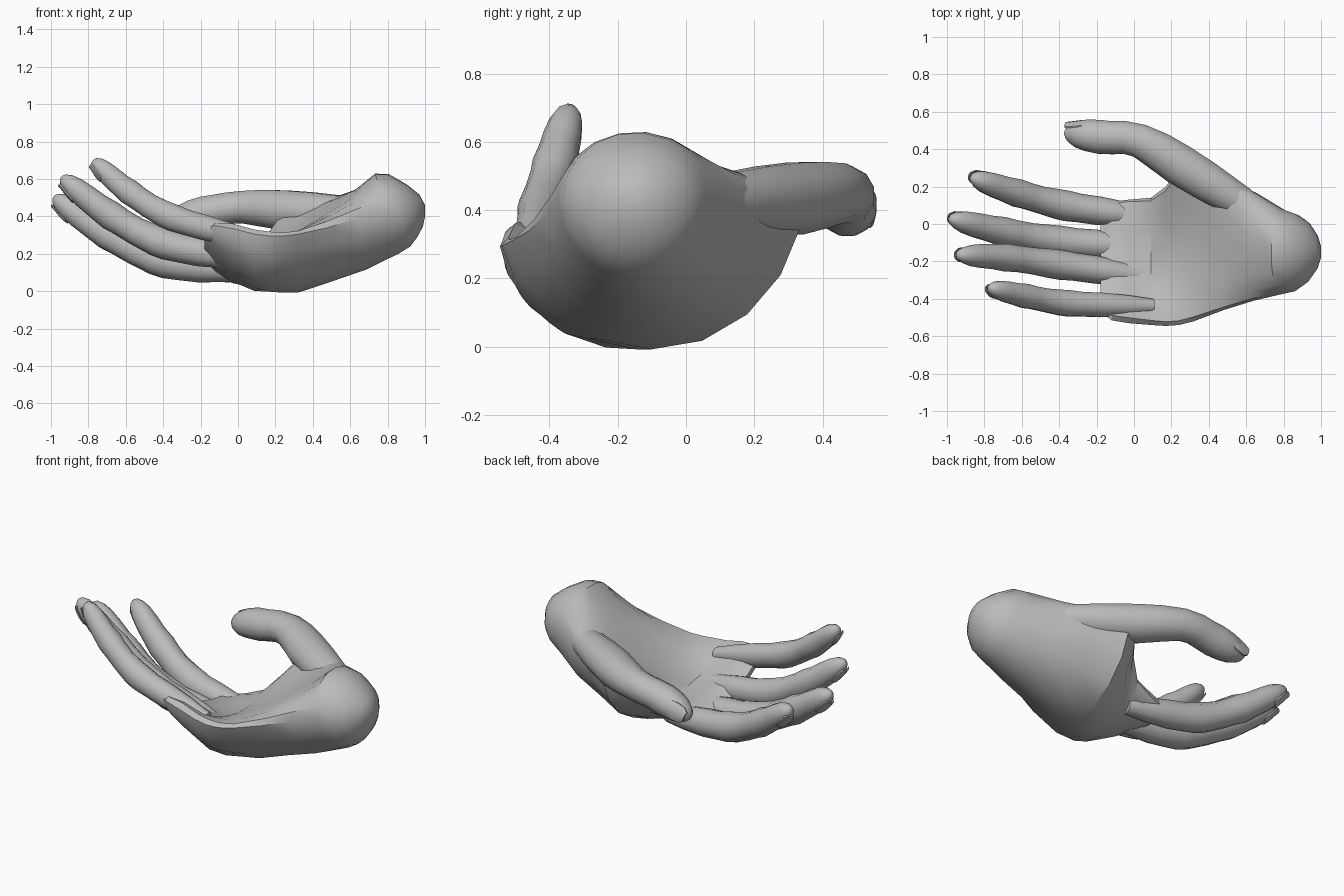
import bpy, bmesh, math
from mathutils import Vector

if "Cube" in bpy.data.objects:
    bpy.data.objects.remove(bpy.data.objects["Cube"])

skin = bpy.data.materials.new("grey_skin")
skin.diffuse_color = (0.5, 0.5, 0.5, 1)
skin.use_nodes = True
skin.node_tree.nodes["Principled BSDF"].inputs["Base Color"].default_value = skin.diffuse_color


def loft(name, rings, angle=40):
    """Skin a list of equal-length point rings and close both ends."""
    bm = bmesh.new()
    vr = [[bm.verts.new(p) for p in r] for r in rings]
    n = len(vr[0])
    for a, b in zip(vr, vr[1:]):
        for i in range(n):
            j = (i + 1) % n
            bm.faces.new((a[i], a[j], b[j], b[i]))
    bm.faces.new(vr[0])
    bm.faces.new(vr[-1])
    bmesh.ops.recalc_face_normals(bm, faces=bm.faces)
    me = bpy.data.meshes.new(name)
    bm.to_mesh(me)
    bm.free()
    me.materials.append(skin)
    ob = bpy.data.objects.new(name, me)
    bpy.context.collection.objects.link(ob)
    bpy.context.view_layer.objects.active = ob
    ob.select_set(True)
    bpy.ops.object.shade_smooth_by_angle(angle=math.radians(angle))
    ob.select_set(False)
    return ob


def curve_point(pts, u):
    """Point on a smooth path through pts, u from 0 to 1."""
    s = min(u, 0.9999) * (len(pts) - 1)
    i = int(s)
    t = s - i
    p1, p2 = pts[i], pts[i + 1]
    p0 = pts[i - 1] if i else p1 * 2 - p2
    p3 = pts[i + 2] if i + 2 < len(pts) else p2 * 2 - p1
    return 0.5 * (2 * p1 + (p2 - p0) * t + (2 * p0 - 5 * p1 + 4 * p2 - p3) * t * t
                  + (3 * p1 - p0 - 3 * p2 + p3) * t ** 3)


def digit(name, pts, profile, width, back, nail_w, nail_l):
    """Finger tube along pts plus a nail on the side facing 'back'."""
    pts = [Vector(p) for p in pts]

    def frame(u):
        d = (curve_point(pts, min(u + .02, 1)) - curve_point(pts, max(u - .02, 0))).normalized()
        b = Vector(back)
        b = (b - d * b.dot(d)).normalized()
        return curve_point(pts, u), d, b, d.cross(b)

    rings = []
    for u, r in profile:
        c, d, b, s = frame(u)
        r *= width
        rings.append([c + (s * math.cos(a) + b * math.sin(a) * 1.05) * r
                      for a in (math.tau * k / 12 for k in range(12))])
    loft(name, rings)
    # Curved nail, slightly longer than the fingertip
    c, d, b, s = frame(0.92)
    rings = []
    for f, w, h in ((-.16, .55, .88), (-.12, .85, .86), (.0, .95, .77), (.12, .85, .64), (.19, .5, .6)):
        row = [c + d * f * nail_l + s * nail_w * w * math.sin(a)
               + b * (nail_w * .35 * math.cos(a) + width * h - nail_w * .25)
               for a in (-1.3, -.65, 0, .65, 1.3)]
        rings.append(row + [p - b * .008 for p in reversed(row)])
    loft(name + "_nail", rings)


# Palm, heel and wrist: x, near edge (y, z), far edge (y, z), back depth, palm height, lean, rim
sections = [
    (-.18, -.47, .35, .08, .12, .06, -.03, 0, .01),
    (-.12, -.515, .35, .12, .125, .12, -.01, 0, .03),
    (-.03, -.53, .335, .13, .14, .18, -.02, 0, .045),
    (.09, -.54, .305, .14, .20, .25, -.05, 0, .05),
    (.17, -.545, .295, .20, .30, .305, -.05, 0, .045),
    (.24, -.54, .295, .30, .41, .36, -.06, 0, .04),
    (.32, -.52, .305, .34, .45, .385, -.04, 0, .03),
    (.48, -.46, .34, .25, .46, .35, .04, .05, .02),
    (.64, -.41, .39, .17, .46, .31, .11, .15, .01),
    (.79, -.375, .43, .08, .45, .24, .19, .3, 0),
    (.86, -.36, .43, .055, .455, .205, .185, .3, 0),
    (.93, -.31, .43, .01, .45, .15, .13, .2, 0),
    (.98, -.24, .43, -.06, .44, .09, .08, .1, 0),
    (1.0, -.18, .43, -.12, .43, .03, .03, 0, 0),
]
rings = []
for x, y0, z0, y1, z1, back, top, lean, rim in sections:
    a, b = Vector((x, y0, z0)), Vector((x, y1, z1))
    mid, half = (a + b) / 2, (b - a) / 2
    n = Vector((0, -half.z, half.y)).normalized()
    flat = 1.2 if -.1 < x < .6 else 1  # the back of the hand narrows downwards
    ring = []
    for k in range(18):
        t = math.tau * k / 18
        s = math.sin(t)
        off = s * top + rim * 4 * s * (1 - s) if s > 0 else -abs(s) ** flat * back
        ring.append(mid + half * math.cos(t) + n * off - Vector((lean * off, 0, 0)))
    rings.append(ring)
loft("palm", rings, 30)

# Four fingers share one profile with swollen joints and a round tip; bases sink into the palm
finger = [(0, .6), (.1, .85), (.2, 1.0), (.28, 1.0), (.34, 1.07), (.39, 1.05), (.5, .96), (.6, .95),
          (.67, 1.0), (.75, .9), (.84, .85), (.91, .75), (.96, .57), (.99, .33), (1, .12)]
down = (.35, 0, -1)
digit("index_finger", [(.09, .035, .10), (-.35, .095, .16), (-.62, .165, .285), (-.87, .25, .465)],
      finger, .077, down, .045, .34)
digit("middle_finger", [(.09, -.125, .11), (-.38, -.095, .155), (-.70, -.04, .305), (-.985, .03, .505)],
      finger, .079, down, .045, .36)
digit("ring_finger", [(.09, -.285, .165), (-.38, -.22, .25), (-.68, -.18, .405), (-.945, -.165, .61)],
      finger, .075, down, .045, .34)
digit("little_finger", [(.10, -.44, .27), (-.34, -.425, .39), (-.58, -.385, .53), (-.775, -.34, .70)],
      finger, .067, (.2, -.3, -1), .04, .28)

# Thumb and its fleshy base run along the far edge of the palm into the wrist
thumb = [(0, .5), (.1, 1.0), (.2, 1.2), (.3, 1.25), (.4, 1.15), (.5, 1.03), (.6, 1.0), (.7, 1.0),
         (.78, 1.03), (.86, .96), (.92, .82), (.97, .55), (.99, .35), (1, .15)]
digit("thumb", [(.76, .0, .42), (.31, .275, .43), (.03, .445, .45), (-.16, .463, .425), (-.37, .49, .375)],
      thumb, .087, (0, 1, .25), .058, .36)
